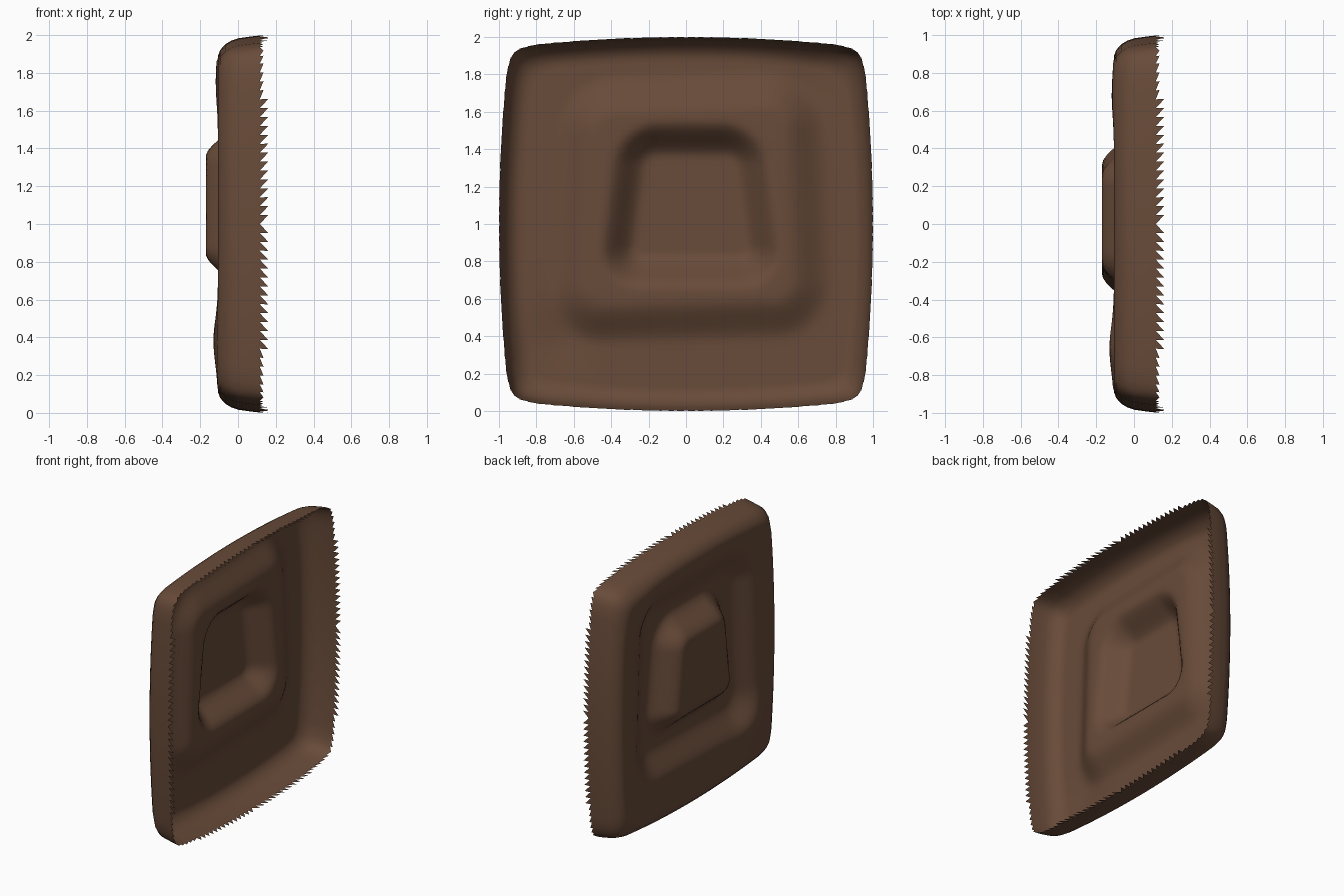
import bpy, bmesh, math

if "Cube" in bpy.data.objects:
    bpy.data.objects.remove(bpy.data.objects["Cube"])

N = 40                      # wall segments (and teeth) per side


def smooth(a, b, v):
    t = min(1, max(0, (v - a) / (b - a)))
    return t * t * (3 - 2 * t)


def outline(side, u):
    """Point on the barrel-sided square with rounded corners."""
    a, b = 1 - 0.055 * u * u, 0.945 * u
    ca, cb = a - 0.84, abs(b) - 0.84
    if ca > 0 and cb > 0:
        length = math.hypot(ca, cb)
        k = min(1, 0.11 / length)
        a, b = 0.84 + ca * k, math.copysign(0.84 + cb * k, b)
    c, s = [(1, 0), (0, 1), (-1, 0), (0, -1)][side]
    return a * c - b * s, a * s + b * c


def trapezoid(y, z, z0, z1, w0, w1, r):
    """Signed distance to a rounded trapezoid, negative inside."""
    t = min(1.2, max(-0.2, (z - z0) / (z1 - z0)))
    dy = abs(y - 0.025) - (w0 + (w1 - w0) * t) + r
    dz = abs(z - (z0 + z1) / 2) - (z1 - z0) / 2 + r
    return math.hypot(max(dy, 0), max(dz, 0)) + min(max(dy, dz), 0) - r


def bump(y, z, cy, cz, r):
    return math.exp(-((y - cy) ** 2 + (z - cz) ** 2) / (r * r))


def relief(y, z):
    """Depth of the stamped face: border, groove ring, central mound."""
    border = (-0.106 - 0.024 * bump(y, z, -0.66, 0.38, 0.17)
              - 0.012 * bump(y, z, 0.68, 1.75, 0.17))
    ring = 1 - smooth(-0.12, 0.12, trapezoid(y, z - 0.03 * y, 0.48, 1.70, 0.65, 0.60, 0.2))
    mound = 1 - smooth(-0.10, 0.10, trapezoid(y, z, 0.745, 1.455, 0.405, 0.315, 0.14))
    x = border + (-0.015 - border) * ring
    return x + (-0.17 - x) * mound


bm = bmesh.new()
params = [(s, -1 + 2 * i / N) for s in range(4) for i in range(N)]
pts = [outline(s, u) for s, u in params]
count = len(pts)

# Stamped face rings, then the rolled wall rings
levels = [(0.89 * i / 34, None) for i in range(1, 35)]
levels += [(0.922, -0.094), (0.952, -0.066), (0.971, -0.035), (0.983, 0.0),
           (0.993, 0.07), (0.998, 0.115)]
rings = []
for s, x in levels:
    rings.append([bm.verts.new((relief(y * s, 1 + z * s) if x is None else x,
                                y * s, 1 + z * s)) for y, z in pts])
center = bm.verts.new((relief(0, 1), 0, 1))
for i in range(count):
    j = (i + 1) % count
    bm.faces.new((center, rings[0][j], rings[0][i]))
    for a, b in zip(rings, rings[1:]):
        bm.faces.new((a[i], a[j], b[j], b[i]))

# Torn saw-tooth edge, longer along the middle of every side
for i, (s, u) in enumerate(params):
    j = (i + 1) % count
    mid = u + 1 / N
    far = j if mid > 0 else i
    y, z = pts[far]
    tip = bm.verts.new((0.16 if abs(mid) < 0.68 else 0.135, y, 1 + z))
    bm.faces.new((rings[-1][i], rings[-1][j], tip))

bmesh.ops.recalc_face_normals(bm, faces=bm.faces[:])
# Make the stamped face point away from the open side
bm.faces.ensure_lookup_table()
if center.link_faces[0].normal.x > 0:
    bmesh.ops.reverse_faces(bm, faces=bm.faces[:])

mesh = bpy.data.meshes.new("stamped_panel")
bm.to_mesh(mesh)
bm.free()
panel = bpy.data.objects.new("stamped_panel", mesh)
bpy.context.collection.objects.link(panel)

brown = bpy.data.materials.new("chocolate brown")
brown.diffuse_color = (0.138, 0.070, 0.041, 1)
brown.use_nodes = True
brown.node_tree.nodes["Principled BSDF"].inputs["Base Color"].default_value = brown.diffuse_color
mesh.materials.append(brown)

bpy.context.view_layer.objects.active = panel
panel.select_set(True)
bpy.ops.object.shade_smooth_by_angle(angle=math.radians(40))
